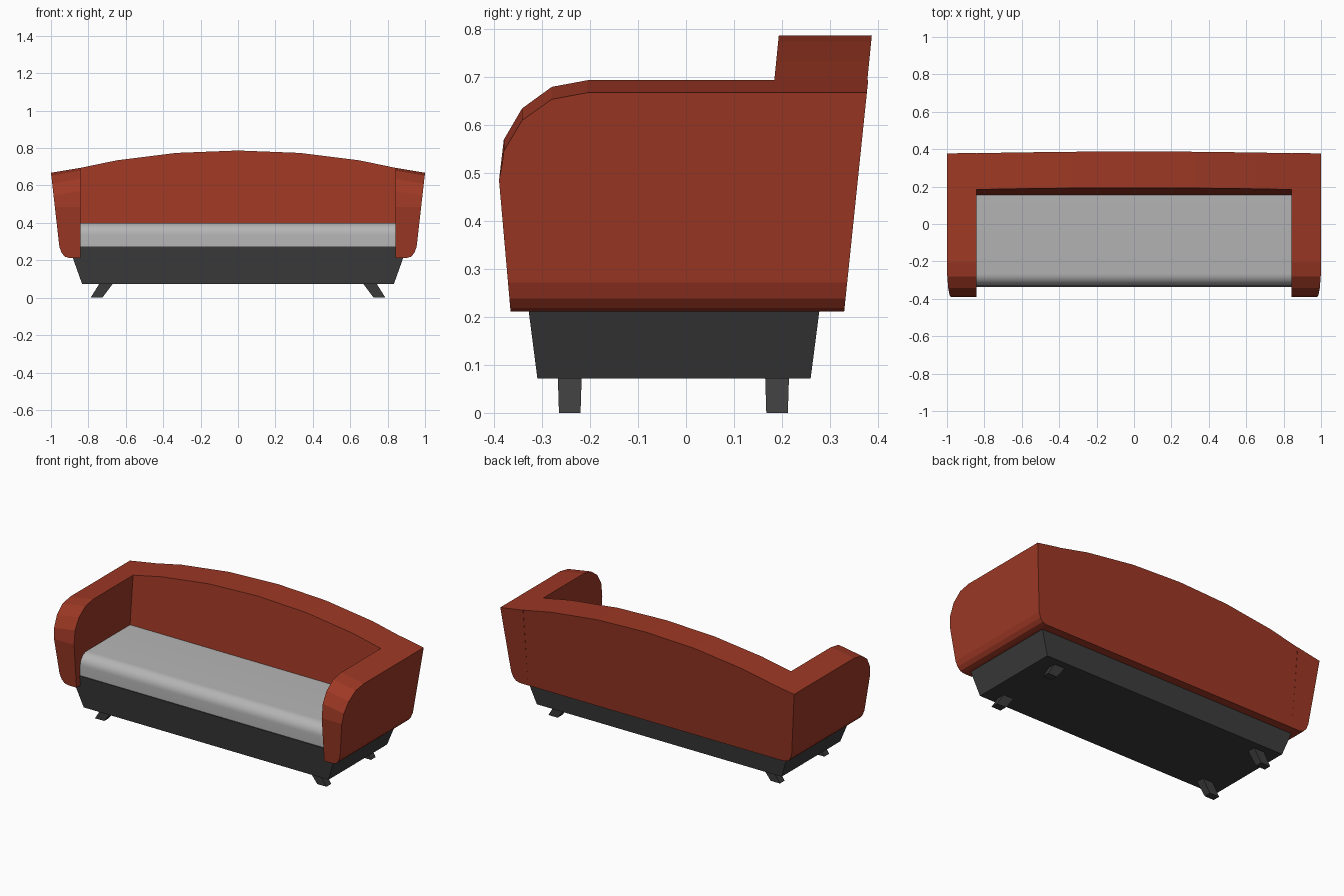
import bpy, bmesh, math

if "Cube" in bpy.data.objects:
    bpy.data.objects.remove(bpy.data.objects["Cube"])


def material(name, rgb):
    m = bpy.data.materials.new(name)
    m.diffuse_color = (*rgb, 1)
    m.use_nodes = True
    m.node_tree.nodes["Principled BSDF"].inputs["Base Color"].default_value = m.diffuse_color
    return m


RED = material("red upholstery", (0.34, 0.040, 0.018))
GREY = material("grey cushion", (0.46, 0.46, 0.46))
DARK = material("dark base", (0.045, 0.045, 0.045))


def loft(name, rings, mat, caps=True):
    """Skin a list of closed rings that share the same point count."""
    bm = bmesh.new()
    rows = [[bm.verts.new(p) for p in ring] for ring in rings]
    n = len(rows[0])
    for a, b in zip(rows, rows[1:]):
        for i in range(n):
            j = (i + 1) % n
            bm.faces.new((a[i], a[j], b[j], b[i]))
    if caps:
        bm.faces.new(rows[0])
        bm.faces.new(rows[-1])
    bmesh.ops.recalc_face_normals(bm, faces=bm.faces)
    me = bpy.data.meshes.new(name)
    bm.to_mesh(me)
    bm.free()
    me.materials.append(mat)
    ob = bpy.data.objects.new(name, me)
    bpy.context.collection.objects.link(ob)
    return ob


def rect(x0, x1, y0, y1, z):
    return [(x0, y0, z), (x1, y0, z), (x1, y1, z), (x0, y1, z)]


INNER, BOTTOM = 0.843, 0.212

# Arms: sloping side outline, trimmed by the front profile
side = [(-0.366, BOTTOM), (-0.39, 0.485), (-0.38, 0.57), (-0.342, 0.635),
        (-0.28, 0.68), (-0.205, 0.694), (0.38, 0.694), (0.33, BOTTOM)]
front = [(0.80, BOTTOM), (0.90, BOTTOM), (0.925, 0.219), (0.943, 0.239),
         (0.955, 0.272), (1.0, 0.668), (1.0376, 1.0), (0.80, 1.0)]


def arm_ring(s, x):
    drop = 0.026 * (x - INNER) / (1 - INNER)
    ring = []
    for y, z in side:
        d = drop if z > 0.5 else 0
        ring.append((s * x, y - (0.1037 * d if y > 0.35 else 0), z - d))
    return ring


for s, label in ((-1, "left"), (1, "right")):
    arm = loft(label + "_arm", [arm_ring(s, INNER), arm_ring(s, 1.04)], RED)
    cutter = loft("arm_trim", [[(s * x, y, z) for x, z in front] for y in (-0.6, 0.6)], RED)
    mod = arm.modifiers.new("trim", 'BOOLEAN')
    mod.operation, mod.solver, mod.object = 'INTERSECT', 'EXACT', cutter
    bpy.context.view_layer.objects.active = arm
    bpy.ops.object.modifier_apply(modifier=mod.name)
    bpy.data.objects.remove(cutter)

# Backrest: leaning slab with an arched top
crown = [(0, 0.787), (0.33, 0.774), (0.65, 0.734), (INNER, 0.694)]
arch = [(-x, z) for x, z in crown[:0:-1]] + crown


def back_y(z):
    return 0.33 + 0.1 * (z - BOTTOM)


loft("backrest", [[(x, back_y(BOTTOM), BOTTOM), (x, back_y(z), z),
                   (x, back_y(z) - 0.194, z), (x, back_y(BOTTOM) - 0.194, BOTTOM)]
                  for x, z in arch], RED, caps=False)

# Seat cushion with a rounded front edge
R = 0.065
profile = [(0.17, 0.27), (-0.33, 0.27)]
for i in range(9):
    a = math.pi / 2 * i / 8
    profile.append((-0.33 + R - R * math.cos(a), 0.40 - R + R * math.sin(a)))
profile.append((0.17, 0.40))
seat = loft("seat_cushion", [[(x, y, z) for y, z in profile] for x in (-INNER, INNER)], GREY)
bpy.context.view_layer.objects.active = seat
seat.select_set(True)
bpy.ops.object.shade_smooth_by_angle(angle=math.radians(35))

# Tapered base
loft("base", [rect(-0.833, 0.833, -0.31, 0.26, 0.072),
              rect(-0.905, 0.905, -0.336, 0.286, 0.273)], DARK)

# Splayed legs
for s, side_name in ((-1, "left"), (1, "right")):
    for y, end in ((-0.2425, "front"), (0.19, "back")):
        loft(f"{end}_{side_name}_leg",
             [rect(s * 0.725, s * 0.788, y - 0.0225, y + 0.0225, 0),
              rect(s * 0.665, s * 0.738, y - 0.025, y + 0.025, 0.08)], DARK)
